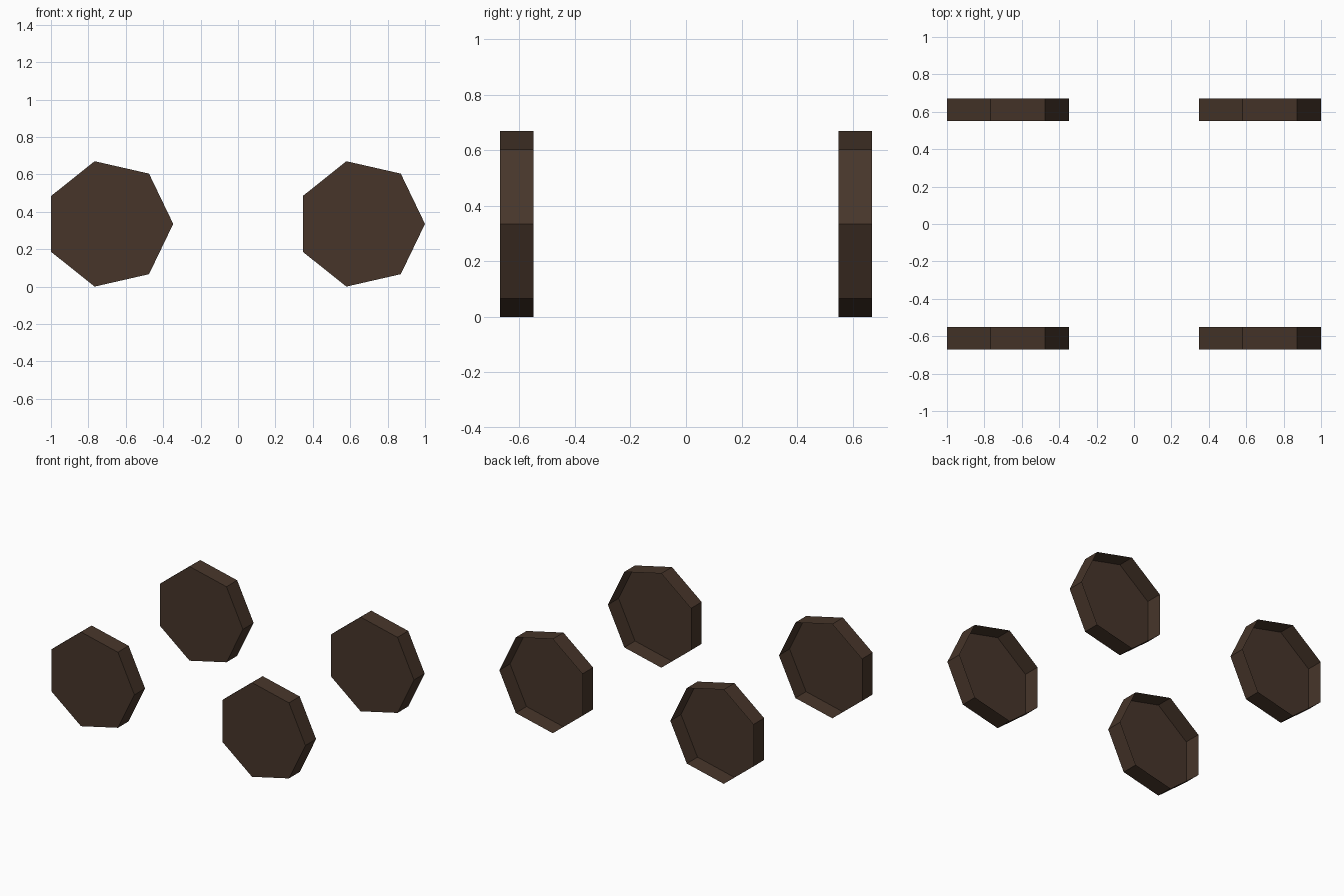
import bpy, bmesh, math

if "Cube" in bpy.data.objects:
    bpy.data.objects.remove(bpy.data.objects["Cube"])

SIDES = 7
RADIUS = 0.3437
FRONT, DEPTH = -0.06, 0.12   # offsets along y from the wheel centre

rubber = bpy.data.materials.new("dark_brown")
rubber.diffuse_color = (0.063, 0.036, 0.023, 1)
rubber.use_nodes = True
rubber.node_tree.nodes["Principled BSDF"].inputs["Base Color"].default_value = rubber.diffuse_color


def wheel_mesh():
    """Seven-sided thin cup: closed on the front, open at the back."""
    bm = bmesh.new()
    ring = []
    for i in range(SIDES):
        a = 2 * math.pi * i / SIDES
        ring.append(bm.verts.new((RADIUS * math.cos(a), FRONT, RADIUS * math.sin(a))))
    cap = bm.faces.new(ring)                      # front disc
    rim = bmesh.ops.extrude_edge_only(bm, edges=cap.edges[:])   # tread walls
    verts = [g for g in rim["geom"] if isinstance(g, bmesh.types.BMVert)]
    bmesh.ops.translate(bm, vec=(0, DEPTH, 0), verts=verts)
    bmesh.ops.recalc_face_normals(bm, faces=bm.faces)
    cap.normal_update()
    if cap.normal.y > 0:
        bmesh.ops.reverse_faces(bm, faces=bm.faces)
    mesh = bpy.data.meshes.new("wheel")
    bm.to_mesh(mesh)
    bm.free()
    mesh.materials.append(rubber)
    return mesh


# Four identical wheels
mesh = wheel_mesh()
for side, x in (("left", -0.690), ("right", 0.656)):
    for end, y in (("front", -0.61), ("back", 0.61)):
        wheel = bpy.data.objects.new(f"{end}_{side}_wheel", mesh)
        wheel.location = (x, y, 0.335)
        bpy.context.collection.objects.link(wheel)
